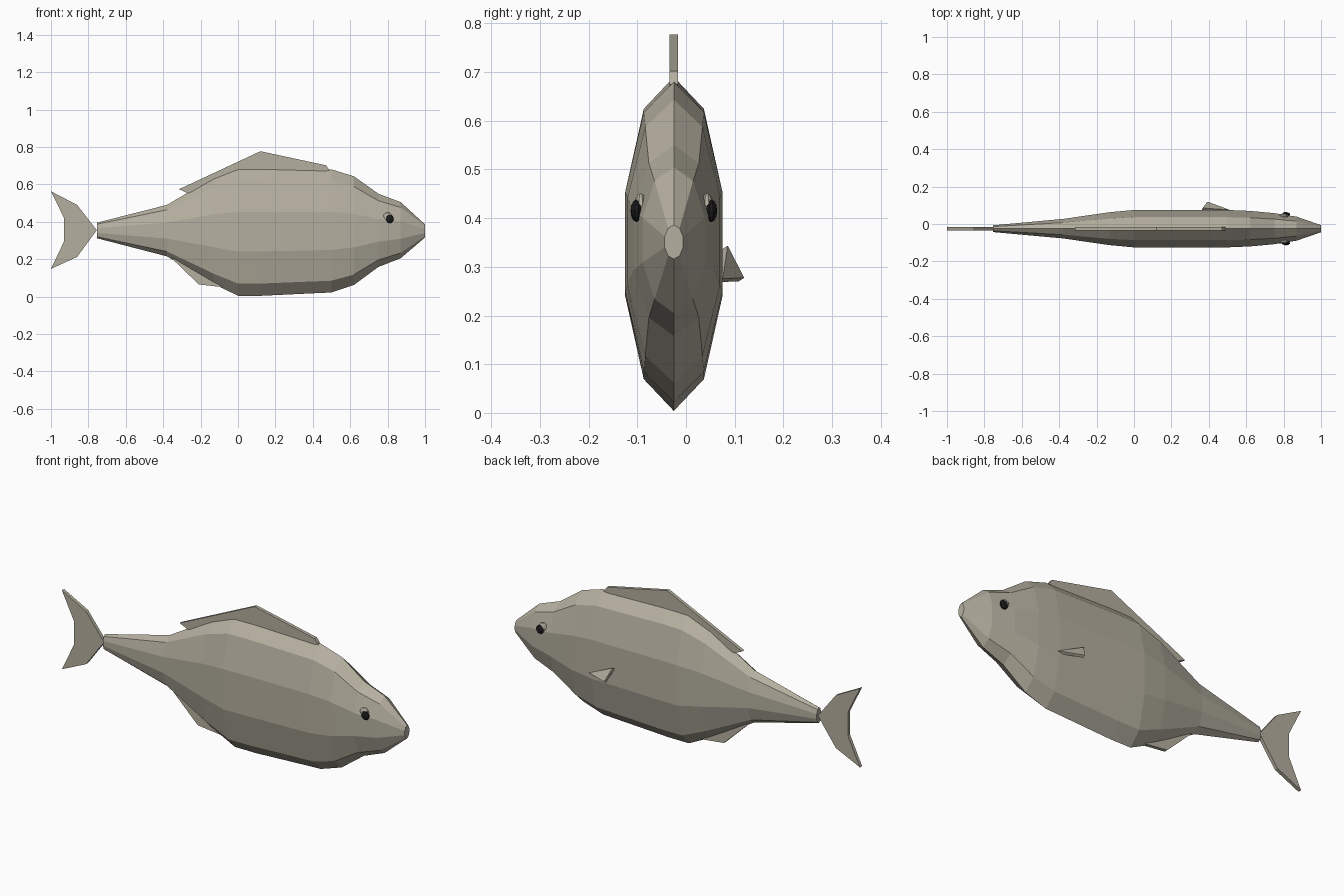
import bpy, bmesh, math
from mathutils import Vector

cube = bpy.data.objects.get("Cube")
if cube:
    bpy.data.objects.remove(cube, do_unlink=True)

MID_Y = -0.025   # centre plane of the fish
SIDES = 10


def material(name, colour):
    mat = bpy.data.materials.new(name)
    mat.use_nodes = True
    mat.diffuse_color = colour
    mat.node_tree.nodes["Principled BSDF"].inputs["Base Color"].default_value = colour
    return mat


skin = material("grey_beige_skin", (0.46, 0.43, 0.35, 1))
black = material("black_eye", (0.01, 0.01, 0.01, 1))


def finish(bm, name, mat):
    bmesh.ops.recalc_face_normals(bm, faces=bm.faces[:])
    mesh = bpy.data.meshes.new(name)
    bm.to_mesh(mesh)
    bm.free()
    mesh.materials.append(mat)
    obj = bpy.data.objects.new(name, mesh)
    bpy.context.collection.objects.link(obj)
    return obj


def plate(name, outline, thickness):
    """Extrude a flat 3D outline evenly to both sides."""
    bm = bmesh.new()
    face = bm.faces.new([bm.verts.new(p) for p in outline])
    face.normal_update()
    normal = face.normal.copy()
    bmesh.ops.translate(bm, verts=bm.verts[:], vec=normal * -thickness / 2)
    grown = bmesh.ops.extrude_face_region(bm, geom=[face], use_keep_orig=True)
    moved = [g for g in grown["geom"] if isinstance(g, bmesh.types.BMVert)]
    bmesh.ops.translate(bm, verts=moved, vec=normal * thickness)
    return finish(bm, name, skin)


def upright_fin(name, outline):
    return plate(name, [(x, MID_Y, z) for x, z in outline], 0.018)


# Body: ten-sided rings of x, top, bottom, half width
stations = [
    (-0.755, 0.395, 0.312, 0.018), (-0.38, 0.49, 0.215, 0.052),
    (-0.13, 0.637, 0.068, 0.088), (0.0, 0.688, 0.004, 0.1),
    (0.12, 0.69, 0.004, 0.1), (0.5, 0.68, 0.022, 0.1),
    (0.62, 0.643, 0.062, 0.095), (0.75, 0.55, 0.158, 0.083),
    (0.87, 0.505, 0.205, 0.064), (1.0, 0.386, 0.316, 0.019),
]
bm = bmesh.new()
rings = []
for x, top, bottom, half in stations:
    ring = []
    for i in range(SIDES):
        a = math.tau * i / SIDES
        y = MID_Y + half / math.sin(math.radians(72)) * math.sin(a)
        z = (top + bottom) / 2 + (top - bottom) / 2 * math.cos(a)
        ring.append(bm.verts.new((x, y, z)))
    rings.append(ring)
for r, s in zip(rings, rings[1:]):
    for i in range(SIDES):
        j = (i + 1) % SIDES
        bm.faces.new((r[i], r[j], s[j], s[i]))
bm.faces.new(rings[0])
bm.faces.new(rings[-1])
finish(bm, "body", skin)

# Upright fins
upright_fin("tail_fin", [(-0.755, 0.355), (-0.86, 0.49), (-1.0, 0.563), (-0.93, 0.42),
                         (-0.93, 0.295), (-1.0, 0.148), (-0.86, 0.212)])
upright_fin("dorsal_fin", [(-0.315, 0.574), (0.12, 0.777), (0.47, 0.702), (0.49, 0.675),
                           (0.12, 0.62), (-0.1, 0.6), (-0.27, 0.553)])
upright_fin("anal_fin", [(-0.38, 0.25), (-0.35, 0.2), (-0.21, 0.065), (-0.08, 0.05),
                         (0.0, 0.1), (-0.1, 0.2)])

# Side fin that stands off the flank, pointing forward
plate("left_side_fin", [(0.51, 0.07, 0.272), (0.365, 0.08, 0.34), (0.39, 0.114, 0.274)], 0.014)


def ball(name, centre, size, mat):
    bm = bmesh.new()
    bmesh.ops.create_uvsphere(bm, u_segments=10, v_segments=6, radius=1)
    bmesh.ops.scale(bm, verts=bm.verts[:], vec=Vector(size))
    bmesh.ops.translate(bm, verts=bm.verts[:], vec=Vector(centre))
    return finish(bm, name, mat)


# Eyes, with a small lid behind each
for side, word in ((1, "left"), (-1, "right")):
    ball(word + "_eye", (0.812, MID_Y + side * 0.077, 0.415), (0.022, 0.012, 0.023), black)
    ball(word + "_eyelid", (0.8, MID_Y + side * 0.068, 0.427), (0.025, 0.013, 0.024), skin)
